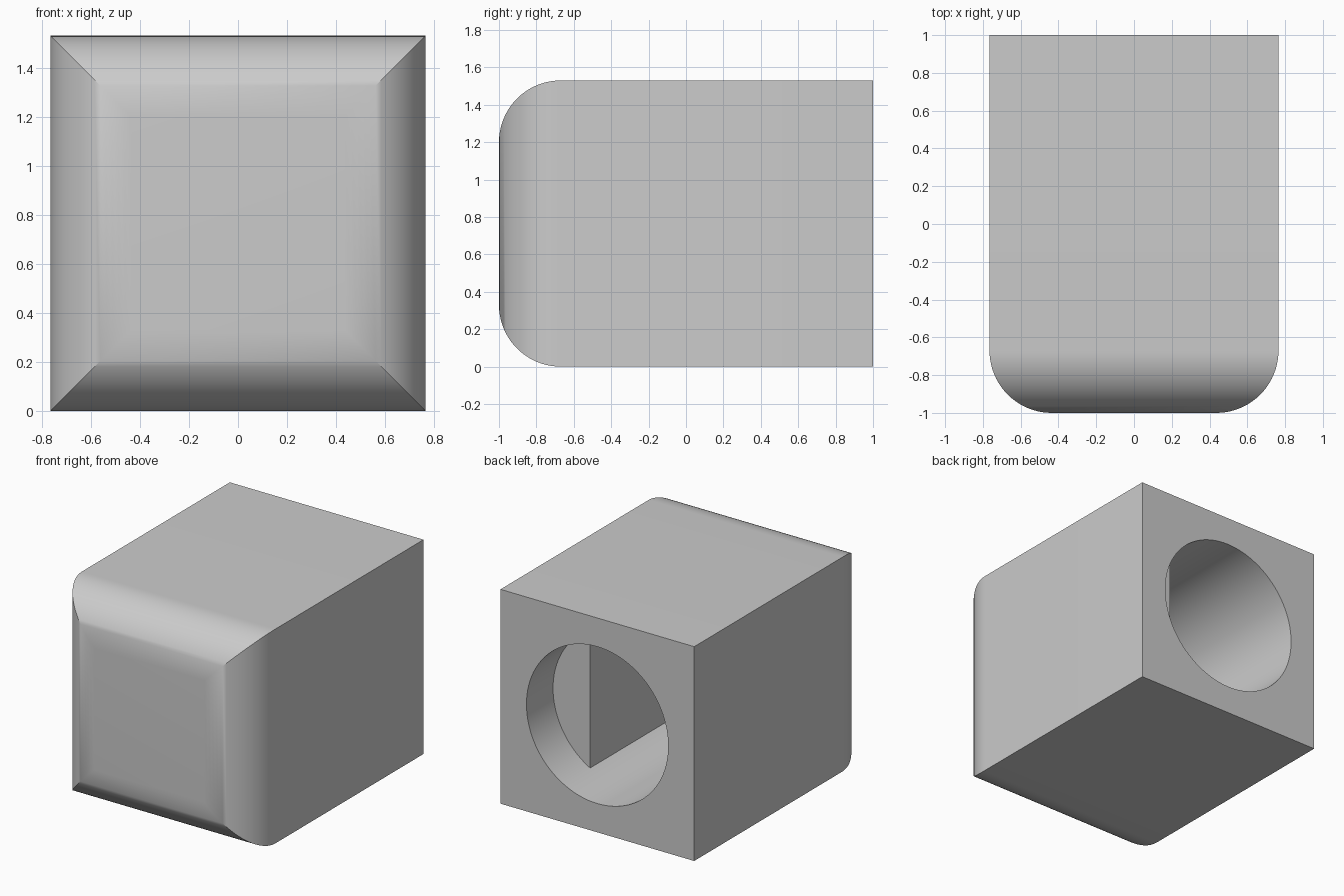
import bpy, bmesh, math
from mathutils import Matrix

if "Cube" in bpy.data.objects:
    bpy.data.objects.remove(bpy.data.objects["Cube"])

HALF = 0.765          # half width of the square section
ROUND = 0.33          # rounding radius at the front
BORE_R, BORE_DEPTH = 0.56, 1.4
KEY_X, KEY_DEPTH = 0.267, 0.3


def make_object(name, bm):
    bmesh.ops.recalc_face_normals(bm, faces=bm.faces)
    mesh = bpy.data.meshes.new(name)
    bm.to_mesh(mesh)
    bm.free()
    obj = bpy.data.objects.new(name, mesh)
    bpy.context.collection.objects.link(obj)
    return obj


def subtract(target, cutter):
    cutter.hide_render = True
    mod = target.modifiers.new("cut", 'BOOLEAN')
    mod.operation, mod.solver, mod.object = 'DIFFERENCE', 'EXACT', cutter
    bpy.context.view_layer.objects.active = target
    bpy.ops.object.modifier_apply(modifier=mod.name)
    bpy.data.objects.remove(cutter)


# Square body: stacked square sections, shrinking along a quarter arc at the front
steps = 20
sections = [(1.0, HALF)]
for i in range(steps + 1):
    a = math.pi / 2 * i / steps
    sections.append((-1 + ROUND - ROUND * math.sin(a),
                     HALF - ROUND + ROUND * math.cos(a)))
bm = bmesh.new()
rings = [[bm.verts.new((sx * h, y, HALF + sz * h))
          for sx, sz in ((-1, -1), (1, -1), (1, 1), (-1, 1))]
         for y, h in sections]
for r0, r1 in zip(rings, rings[1:]):
    for k in range(4):
        n = (k + 1) % 4
        bm.faces.new((r0[k], r0[n], r1[n], r1[k]))
bm.faces.new(rings[0])
bm.faces.new(rings[-1])
body = make_object("knob_body", bm)

# Round bore, open at the back
bm = bmesh.new()
length = BORE_DEPTH + 0.2
bmesh.ops.create_cone(
    bm, cap_ends=True, segments=96, radius1=BORE_R, radius2=BORE_R, depth=length,
    matrix=Matrix.Translation((0, 1.2 - length / 2, HALF)) @ Matrix.Rotation(math.pi / 2, 4, 'X'))
bore = make_object("bore_cutter", bm)

# Flat key on one side of the bore, set back from the opening
bm = bmesh.new()
bmesh.ops.create_cube(
    bm, size=1,
    matrix=Matrix.Translation((KEY_X + 0.5, 1 - KEY_DEPTH - 1, HALF)) @ Matrix.Diagonal((1, 2, 2, 1)))
subtract(bore, make_object("key_block", bm))
subtract(body, bore)

# Smooth rounded surfaces, crisp edges
body.select_set(True)
bpy.context.view_layer.objects.active = body
bpy.ops.object.shade_smooth_by_angle(angle=math.radians(30))
